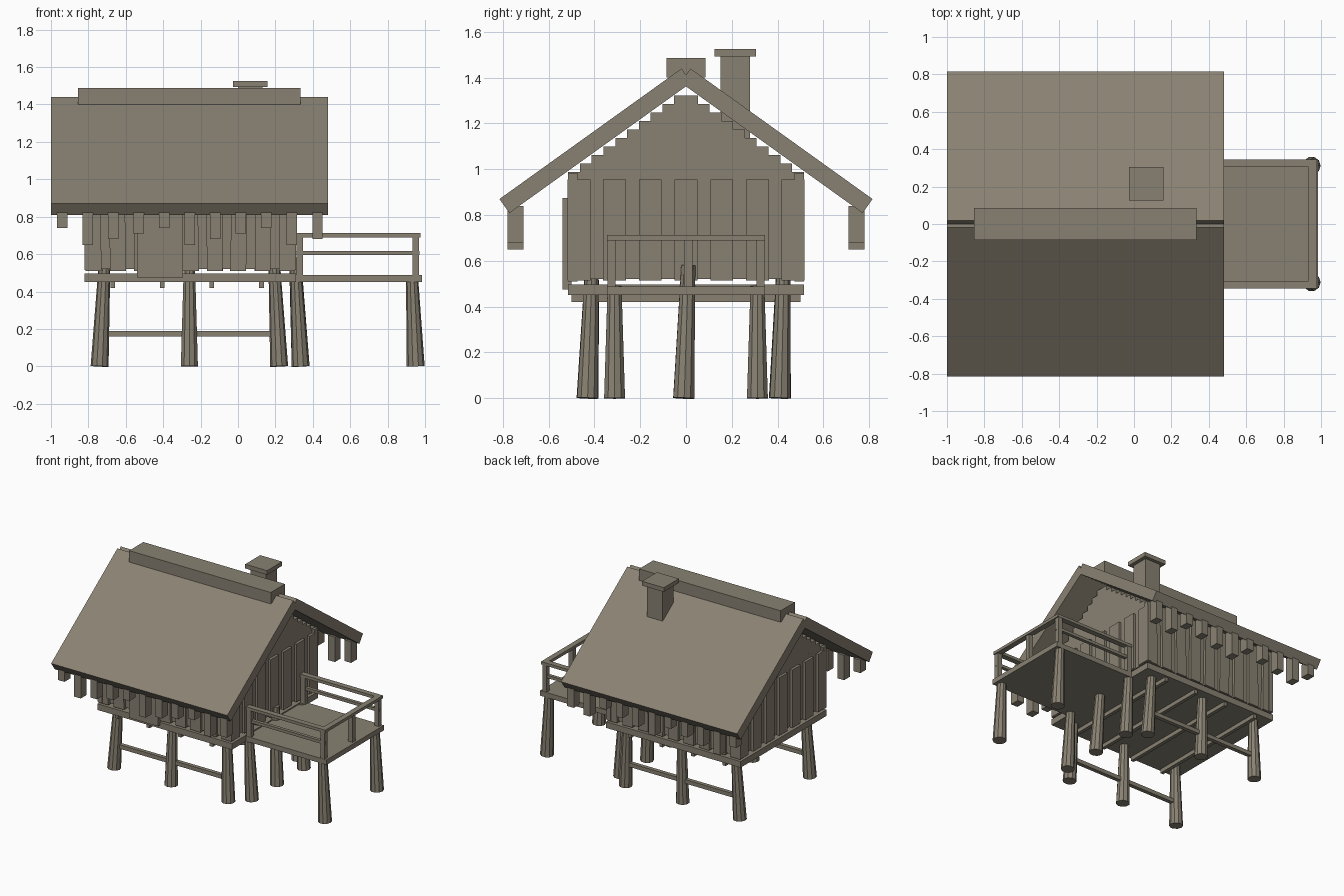
import bpy, math, random
from mathutils import Vector

random.seed(4)
if "Cube" in bpy.data.objects:
    bpy.data.objects.remove(bpy.data.objects["Cube"])

wood = bpy.data.materials.new("weathered_wood")
wood.use_nodes = True
colour = (0.25, 0.222, 0.17, 1)
wood.diffuse_color = colour
wood.node_tree.nodes["Principled BSDF"].inputs["Base Color"].default_value = colour


def finish(name):
    ob = bpy.context.object
    ob.name = name
    ob.data.materials.append(wood)
    return ob


def box(name, x, y, z, rot=(0, 0, 0)):
    """Box spanning the (low, high) ranges x, y and z."""
    mid = [(a + b) / 2 for a, b in (x, y, z)]
    bpy.ops.mesh.primitive_cube_add(size=1, location=mid, rotation=rot)
    bpy.context.object.scale = [b - a for a, b in (x, y, z)]
    return finish(name)


def around(c, w):
    return (c - w / 2, c + w / 2)


def post(name, foot, top, r1=0.048, r2=0.032):
    """Tapered, slightly leaning log between two points."""
    foot, top = Vector(foot), Vector(top)
    d = top - foot
    bpy.ops.mesh.primitive_cone_add(vertices=10, radius1=r1, radius2=r2, depth=d.length,
                                    location=(foot + top) / 2,
                                    rotation=d.to_track_quat('Z', 'Y').to_euler())
    finish(name)


LEFT, RIGHT, HALF = -0.82, 0.31, 0.515      # house footprint

# Platforms and the joists below
box("house_floor", (LEFT, RIGHT), (-HALF, HALF), (0.45, 0.497))
box("porch_floor", (RIGHT, 0.985), (-0.345, 0.345), (0.45, 0.488))
for i in range(4):
    box("floor_joist", around(-0.67 + 0.265 * i, 0.026), (-0.5, 0.5), (0.42, 0.45))

# Stilts under the house and the porch
for x, lean in ((-0.74, 0.025), (-0.26, 0.0), (0.22, -0.025)):
    post("house_stilt", (x, -0.43, 0), (x + lean, -0.412, 0.52))
    post("house_stilt", (x, 0.41, 0), (x + lean, 0.424, 0.52))
for y in (-0.312, 0.312):
    post("porch_stilt", (0.335, y, 0), (0.31, y, 0.49))
    post("porch_stilt", (0.95, y, 0), (0.93, y, 0.485))
post("middle_stilt", (0.335, -0.01, 0), (0.305, 0.01, 0.58))

# Bracing between stilts
for y in (-0.42, 0.42):
    box("stilt_brace", (-0.72, 0.2), around(y, 0.03), (0.16, 0.19))

# Wall core, stepped gables
IN = 0.02
box("wall_core", (LEFT + IN, RIGHT - IN), (-HALF + IN, HALF - IN), (0.52, 0.985))
for x in (LEFT + IN + 0.02, RIGHT - IN - 0.02):
    for i in range(10):
        half = HALF - 0.0515 * i
        low = 0.95 + 0.0372 * i
        box("gable_board", around(x, 0.04), (-half, half), (low, low + 0.0372))

# Raised wall planks
for side in (-1, 1):
    for i in range(9):
        x = LEFT + 0.045 + i * (RIGHT - LEFT - 0.09) / 8
        box("side_plank", around(x, 0.085), sorted((side * (HALF - 0.04), side * HALF)),
            (0.51, 0.985), (0, random.uniform(-0.02, 0.02), 0))
for x in (LEFT, RIGHT):
    inner = x + 0.04 if x < 0 else x - 0.04
    for i in range(7):
        box("end_plank", sorted((x, inner)), around((i - 3) * 0.156, 0.1), (0.515, 0.955))

# Door
box("door", (-0.54, -0.295), (-0.54, -0.5), (0.475, 0.875))

# Roof slabs: outer edge from eave to ridge, thickness square to the slope
eave, ridge, thick = Vector((0, -0.815, 0.87)), Vector((0, -0.02, 1.44)), 0.075
slope = ridge - eave
angle = math.atan2(slope.z, slope.y)
centre = (eave + ridge) / 2 + Vector((0, math.sin(angle), -math.cos(angle))) * thick / 2
for side in (1, -1):
    box("roof_slab", (-1, 0.48), around(side * centre.y, slope.length),
        around(centre.z, thick), (side * angle, 0, 0))
box("ridge_cap", (-0.855, 0.335), (-0.085, 0.085), (1.4, 1.487))

# Uneven blocks hanging from the eaves
for y in (-0.745, 0.745):
    for i in range(11):
        low = 0.65 + 0.03 * ((i + 3) % 4)
        box("eave_block", around(-0.94 + 0.1365 * i, 0.056), around(y, 0.07), (low, 0.84))

# Chimney
box("chimney", (0.0, 0.13), (0.15, 0.28), (1.1, 1.495))
box("chimney_cap", (-0.027, 0.157), (0.125, 0.305), (1.493, 1.525))

# Porch railing
for y in (-0.325, 0.325):
    for x in (0.33, 0.95):
        box("rail_post", around(x, 0.036), around(y, 0.036), (0.48, 0.695))
    box("top_rail", (RIGHT, 0.975), around(y, 0.042), (0.69, 0.712))
    box("middle_rail", (RIGHT, 0.97), around(y, 0.025), (0.595, 0.617))
box("rail_post", around(0.95, 0.036), around(0.01, 0.036), (0.48, 0.695))
box("end_rail", around(0.955, 0.042), (-0.345, 0.345), (0.69, 0.712))
